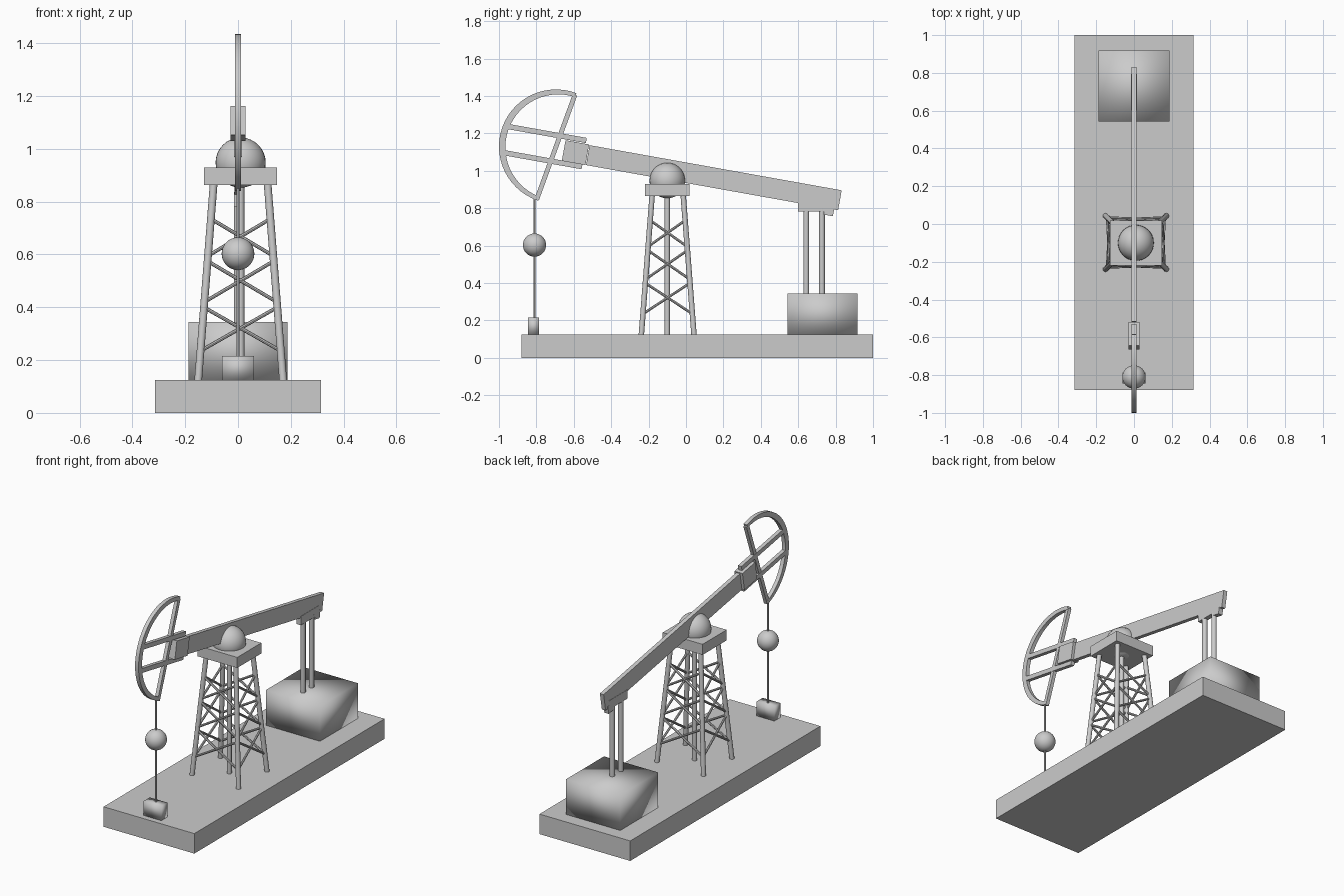
import bpy, bmesh, math
from mathutils import Vector

if "Cube" in bpy.data.objects:
    bpy.data.objects.remove(bpy.data.objects["Cube"])

TILT = math.radians(-10.15)   # slope of the walking beam


def box(name, loc, size, tilt=0.0, smooth=False):
    bpy.ops.mesh.primitive_cube_add(size=1, location=loc, rotation=(tilt, 0, 0))
    ob = bpy.context.object
    ob.name = name
    ob.scale = size
    bpy.ops.object.transform_apply(location=False, rotation=False, scale=True)
    if smooth:
        bpy.ops.object.shade_smooth()
    return ob


def rod(name, a, b, r, sides=16):
    a, b = Vector(a), Vector(b)
    d = b - a
    bpy.ops.mesh.primitive_cylinder_add(vertices=sides, radius=r, depth=d.length,
                                        location=(a + b) / 2)
    ob = bpy.context.object
    ob.name = name
    ob.rotation_euler = d.to_track_quat('Z', 'Y').to_euler()
    bpy.ops.object.shade_smooth_by_angle()
    return ob


def ball(name, loc, r):
    bpy.ops.mesh.primitive_uv_sphere_add(segments=32, ring_count=16, radius=r, location=loc)
    bpy.context.object.name = name
    bpy.ops.object.shade_smooth()


def bar(name, a, b, width, thick):
    # square bar lying in the x = 0 plane
    (y0, z0), (y1, z1) = a, b
    return box(name, (0, (y0 + y1) / 2, (z0 + z1) / 2),
               (width, math.hypot(y1 - y0, z1 - z0), thick), math.atan2(z1 - z0, y1 - y0))


# Base slab, engine box and wellhead
box("base_slab", (0, 0.06, 0.0625), (0.628, 1.88, 0.125))
box("engine_housing", (0, 0.73, 0.235), (0.375, 0.375, 0.22), smooth=True)
box("wellhead", (0, -0.815, 0.17), (0.122, 0.06, 0.09), smooth=True)

# Tower: cap, bearing, central column, splayed legs
TX, TY, Z0, Z1 = 0.01, -0.098, 0.12, 0.87
box("tower_cap", (TX, -0.1, 0.897), (0.276, 0.238, 0.066))
ball("bearing_dome", (TX, -0.1, 0.948), 0.095)
rod("tower_column", (TX, -0.1, Z0), (TX, -0.1, Z1), 0.014)


def leg_point(sx, sy, z):
    t = (z - Z0) / (Z1 - Z0)
    return (TX + sx * (0.161 - 0.059 * t), TY + sy * (0.141 - 0.058 * t), z)


corners = [(-1, -1), (1, -1), (1, 1), (-1, 1)]
for i, c in enumerate(corners):
    n = corners[(i + 1) % 4]
    rod(f"tower_leg_{i}", leg_point(*c, Z0), leg_point(*c, Z1), 0.0145)
    # Three crossed braces per side
    for k, (lo, hi) in enumerate([(0.235, 0.40), (0.42, 0.575), (0.595, 0.735)]):
        rod(f"brace_up_{i}_{k}", leg_point(*c, lo), leg_point(*n, hi), 0.007, 8)
        rod(f"brace_down_{i}_{k}", leg_point(*c, hi), leg_point(*n, lo), 0.007, 8)

# Walking beam with head clamp and tail bracket
box("walking_beam", (0, 0.149, 0.963), (0.026, 1.369, 0.108), TILT)
box("head_clamp", (0, -0.591, 1.097), (0.056, 0.128, 0.112), TILT)
box("tail_bracket", (0, 0.69, 0.81), (0.03, 0.18, 0.055))
box("tail_bracket_end", (0, 0.765, 0.786), (0.03, 0.05, 0.05), TILT)
for i, y in enumerate((0.643, 0.727)):
    rod(f"pitman_post_{i}", (0, y, 0.33), (0, y, 0.80), 0.0155)

# Horsehead: curved rim, tapered toward its ends
bm = bmesh.new()
CY, CZ, R, HALF, STEPS = -0.695, 1.13, 0.305, 0.012, 28
a0, a1 = math.radians(69), math.radians(252)
rings = []
for i in range(STEPS + 1):
    t = i / STEPS
    a = a0 + (a1 - a0) * t
    inner = R - 0.022 - 0.013 * math.sin(math.pi * t)
    rings.append([bm.verts.new((x, CY + r * math.cos(a), CZ + r * math.sin(a)))
                  for x, r in ((-HALF, R), (HALF, R), (HALF, inner), (-HALF, inner))])
for p, q in zip(rings, rings[1:]):
    for j in range(4):
        bm.faces.new((p[j], p[(j + 1) % 4], q[(j + 1) % 4], q[j]))
bm.faces.new(rings[0])
bm.faces.new(rings[-1][::-1])
bmesh.ops.recalc_face_normals(bm, faces=bm.faces[:])
mesh = bpy.data.meshes.new("horsehead_rim")
bm.to_mesh(mesh)
bm.free()
rim = bpy.data.objects.new("horsehead_rim", mesh)
bpy.context.collection.objects.link(rim)
bpy.ops.object.select_all(action='DESELECT')
rim.select_set(True)
bpy.context.view_layer.objects.active = rim
bpy.ops.object.shade_smooth_by_angle()

# Horsehead chord and the two arms that hold it to the beam
bar("horsehead_chord", (-0.797, 0.85), (-0.594, 1.405), 0.022, 0.025)
bar("horsehead_arm_upper", (-0.96, 1.238), (-0.533, 1.162), 0.024, 0.028)
bar("horsehead_arm_lower", (-0.98, 1.098), (-0.556, 1.022), 0.024, 0.028)

# Polished rod and its weight
rod("polished_rod", (0, -0.81, 0.2), (0, -0.81, 0.85), 0.0065, 12)
ball("rod_weight", (0, -0.81, 0.603), 0.062)
